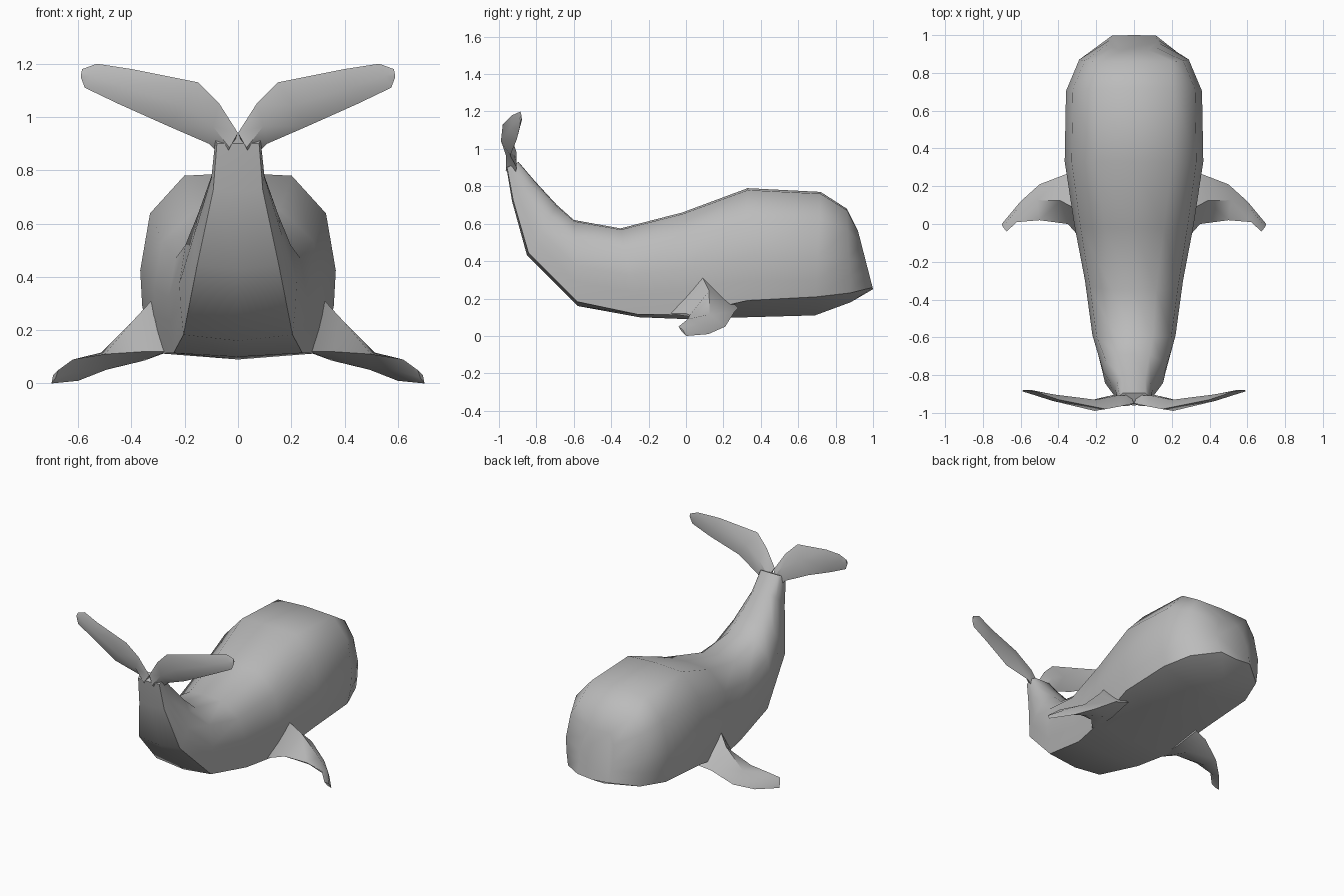
import bpy, bmesh
from mathutils import Vector

if "Cube" in bpy.data.objects:
    bpy.data.objects.remove(bpy.data.objects["Cube"])

grey = bpy.data.materials.new("whale grey")
grey.diffuse_color = (0.5, 0.5, 0.5, 1)
grey.use_nodes = True
grey.node_tree.nodes["Principled BSDF"].inputs["Base Color"].default_value = grey.diffuse_color


def loft(name, rings, mirror=False):
    """Skin a row of closed cross-sections and cap both ends."""
    bm = bmesh.new()
    rows = [[bm.verts.new(p) for p in ring] for ring in rings]
    n = len(rows[0])
    for a, b in zip(rows, rows[1:]):
        for i in range(n):
            j = (i + 1) % n
            bm.faces.new((a[i], a[j], b[j], b[i]))
    bm.faces.new(rows[0])
    bm.faces.new(rows[-1])
    bmesh.ops.recalc_face_normals(bm, faces=bm.faces)
    mesh = bpy.data.meshes.new(name)
    bm.to_mesh(mesh)
    bm.free()
    mesh.materials.append(grey)
    ob = bpy.data.objects.new(name, mesh)
    bpy.context.collection.objects.link(ob)
    bpy.ops.object.select_all(action='DESELECT')
    ob.select_set(True)
    bpy.context.view_layer.objects.active = ob
    bpy.ops.object.shade_smooth_by_angle(angle=0.85)
    if mirror:
        ob.modifiers.new("mirror", 'MIRROR')
    return ob


def body_ring(yt, zt, yb, zb, w, flat, chine):
    """Cross-section from a top point, a bottom point and a half width."""
    top, bottom = Vector((0, yt, zt)), Vector((0, yb, zb))
    half = [(0, 0), (flat, 0.015), (0.9, 0.22), (1, 0.53), (0.98, 0.72),
            (0.93, chine), (0, 1)]
    pts = [top.lerp(bottom, t) + Vector((w * x, 0, 0)) for x, t in half]
    return pts + [Vector((-p.x, p.y, p.z)) for p in pts[-2:0:-1]]


def blade(name, stations):
    """Tapered fin from leading point, trailing point, upper and lower bulge."""
    rings = []
    mids = [(Vector(a) + Vector(b)) / 2 for a, b, _, _ in stations]
    for i, (a, b, up, down) in enumerate(stations):
        a, b = Vector(a), Vector(b)
        span = mids[min(i + 1, len(mids) - 1)] - mids[max(i - 1, 0)]
        n = span.cross(a - b).normalized()
        rings.append([a, mids[i] + n * up, b, mids[i] - n * down])
    return loft(name, rings, mirror=True)


# body, from the blunt head to the raised tail stalk
loft("body", [body_ring(*r) for r in (
    (0.92, 0.56, 1.00, 0.25, 0.125, 0.60, 0.97),
    (0.86, 0.68, 0.88, 0.18, 0.29, 0.69, 0.90),
    (0.72, 0.77, 0.69, 0.11, 0.36, 0.57, 0.85),
    (0.33, 0.79, 0.33, 0.10, 0.367, 0.55, 0.87),
    (-0.02, 0.66, 0.00, 0.09, 0.315, 0.50, 0.96),
    (-0.35, 0.575, -0.25, 0.10, 0.26, 0.45, 0.97),
    (-0.60, 0.62, -0.58, 0.16, 0.22, 0.45, 0.95),
    (-0.69, 0.70, -0.85, 0.43, 0.165, 0.50, 0.95),
    (-0.81, 0.83, -0.93, 0.72, 0.10, 0.60, 0.95),
    (-0.895, 0.93, -0.96, 0.90, 0.085, 0.70, 0.95),
)])

# side fins, swept back with the leading edge low
blade("side_fins", [
    ((0.28, 0.28, 0.15), (0.27, -0.09, 0.12), 0.20, 0.02),
    ((0.37, 0.26, 0.13), (0.35, 0.00, 0.12), 0.12, 0.04),
    ((0.50, 0.21, 0.05), (0.50, 0.02, 0.11), 0.04, 0.03),
    ((0.60, 0.12, 0.01), (0.62, 0.01, 0.09), 0.02, 0.01),
    ((0.70, 0.00, 0.00), (0.675, -0.04, 0.05), 0.01, 0.005),
])

# tail flukes, spreading from the end of the stalk
blade("tail_flukes", [
    ((0.00, -0.95, 0.94), (0.05, -0.92, 0.84), 0.03, 0.03),
    ((0.07, -0.965, 1.05), (0.11, -0.905, 0.90), 0.03, 0.03),
    ((0.15, -0.98, 1.13), (0.26, -0.94, 0.965), 0.03, 0.03),
    ((0.40, -0.93, 1.18), (0.45, -0.905, 1.05), 0.02, 0.015),
    ((0.53, -0.885, 1.20), (0.575, -0.89, 1.11), 0.01, 0.01),
    ((0.585, -0.88, 1.18), (0.59, -0.885, 1.15), 0.005, 0.005),
])
